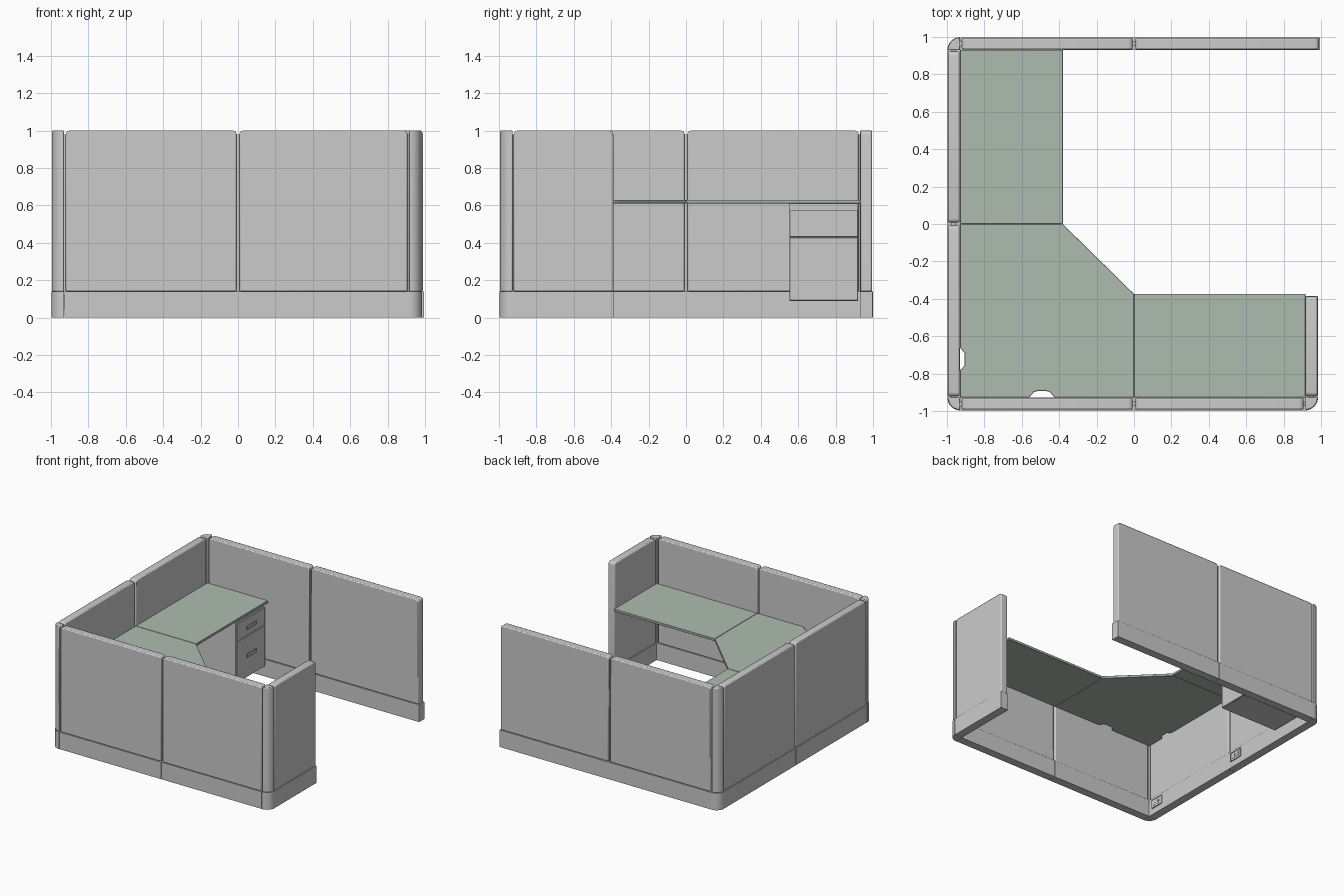
import bpy, bmesh, math
from mathutils import Matrix, Vector

if "Cube" in bpy.data.objects:
    bpy.data.objects.remove(bpy.data.objects["Cube"])

BASE_H, TOP_H, T = 0.14, 1.0, 0.068

green = bpy.data.materials.new("desk_green")
green.diffuse_color = (0.42, 0.50, 0.43, 1)
green.use_nodes = True
green.node_tree.nodes["Principled BSDF"].inputs["Base Color"].default_value = green.diffuse_color


def finish(name, bm, bevel=0.0, mat=None, smooth=False, segs=2):
    bmesh.ops.recalc_face_normals(bm, faces=bm.faces)
    me = bpy.data.meshes.new(name)
    bm.to_mesh(me)
    bm.free()
    ob = bpy.data.objects.new(name, me)
    bpy.context.collection.objects.link(ob)
    if mat:
        me.materials.append(mat)
    if bevel:
        m = ob.modifiers.new("bevel", 'BEVEL')
        m.width, m.segments = bevel, segs
        m.limit_method, m.angle_limit = 'ANGLE', math.radians(40)
    if smooth:
        bpy.context.view_layer.objects.active = ob
        ob.select_set(True)
        bpy.ops.object.shade_smooth_by_angle(angle=math.radians(35))
        ob.select_set(False)
    return ob


def extrude_outline(pts, vec):
    """Solid from a closed 3D outline pushed along vec."""
    bm = bmesh.new()
    f = bm.faces.new([bm.verts.new(p) for p in pts])
    r = bmesh.ops.extrude_face_region(bm, geom=[f], use_keep_orig=True)
    bmesh.ops.translate(bm, vec=vec, verts=[v for v in r['geom'] if isinstance(v, bmesh.types.BMVert)])
    return bm


def box_bm(lo, hi):
    bm = bmesh.new()
    lo, hi = Vector(lo), Vector(hi)
    bmesh.ops.create_cube(bm, size=1, matrix=Matrix.Translation((lo + hi) / 2)
                          @ Matrix.Diagonal((*(hi - lo), 1)))
    return bm


def box(name, lo, hi, **kw):
    return finish(name, box_bm(lo, hi), **kw)


def framed_box(name, lo, hi, rim, depth):
    """Box whose +x face has a raised rim around a sunken pocket."""
    bm = box_bm(lo, hi)
    bmesh.ops.recalc_face_normals(bm, faces=bm.faces)
    front = max(bm.faces, key=lambda f: f.calc_center_median().x)
    bmesh.ops.inset_region(bm, faces=[front], thickness=rim)
    r = bmesh.ops.extrude_discrete_faces(bm, faces=[front])
    bmesh.ops.translate(bm, vec=(-depth, 0, 0), verts=r['faces'][0].verts)
    return finish(name, bm)


def wall(name, start, end, gap_a=0.007, gap_b=0.007):
    """Base rail and round-cornered partition panel between two plan points."""
    a, b = Vector((*start, 0)), Vector((*end, 0))
    d = (b - a).normalized()
    n = Vector((-d.y, d.x, 0))
    up = Vector((0, 0, 1))
    L = (b - a).length
    e = 0.001
    rail = [(e, 0), (L - e, 0), (L - e, BASE_H), (e, BASE_H)]
    finish(name + "_base", extrude_outline([a + d * u + up * z - n * T / 2 for u, z in rail], n * T))
    r, u0, u1 = 0.022, gap_a, L - gap_b
    prof = [(u0, BASE_H), (u1, BASE_H)]
    for cx, s in ((u1 - r, 0), (u0 + r, 90)):
        for i in range(5):
            t = math.radians(s + 22.5 * i)
            prof.append((cx + r * math.cos(t), TOP_H - r + r * math.sin(t)))
    w = T - 0.006
    finish(name + "_panel", extrude_outline([a + d * u + up * z - n * w / 2 for u, z in prof], n * w),
           bevel=0.008, smooth=True)


# Partition walls
B, F, X = 0.964, -0.962, -0.963
wall("back_wall_left", (-0.928, B), (0, B))
wall("back_wall_right", (0, B), (0.996, B))
wall("left_wall_back", (X, 0.93), (X, 0))
wall("left_wall_front", (X, 0), (X, -0.928))
wall("front_wall_left", (-0.928, F), (0, F))
wall("front_wall_right", (0, F), (0.914, F))
wall("right_wall", (0.949, -0.928), (0.949, -0.385), 0.007, 0.003)

# Recessed connector strips in the panel gaps
for i, (x, y) in enumerate([(0, B), (X, 0), (0, F), (-0.924, B), (-0.924, F), (0.910, F),
                            (X, 0.926), (X, -0.924), (0.949, -0.924)]):
    box(f"panel_connector_{i}", (x - 0.012, y - 0.012, BASE_H), (x + 0.012, y + 0.012, 0.98))


# Quarter-round corner posts
def post(name, cx, cy, start):
    for part, r, z0, z1, bev in (("base", 0.069, 0, BASE_H, 0), ("post", 0.066, BASE_H, TOP_H, 0.005)):
        pts = [(cx, cy, z0)]
        for i in range(9):
            t = math.radians(start + 11.25 * i)
            pts.append((cx + r * math.cos(t), cy + r * math.sin(t), z0))
        finish(f"{name}_{part}", extrude_outline(pts, (0, 0, z1 - z0)), bevel=bev, smooth=True)


post("back_left_corner", -0.929, 0.930, 90)
post("front_left_corner", -0.929, -0.928, 180)
post("front_right_corner", 0.915, -0.928, 270)


# Worktops
def worktop(name, pts):
    finish(name, extrude_outline([(x, y, 0.61) for x, y in pts], (0, 0, 0.02)),
           bevel=0.002, mat=green, segs=1)


worktop("left_worktop", [(-0.93, 0.001), (-0.38, 0.001), (-0.38, 0.931), (-0.93, 0.931)])
worktop("right_worktop", [(0.001, -0.928), (0.916, -0.928), (0.916, -0.373), (0.001, -0.373)])
# Corner top with two cable notches
worktop("corner_worktop", [
    (-0.93, -0.001), (-0.38, -0.001), (-0.001, -0.373), (-0.001, -0.928),
    (-0.425, -0.928), (-0.45, -0.898), (-0.47, -0.893), (-0.515, -0.893), (-0.535, -0.898), (-0.56, -0.928),
    (-0.93, -0.928), (-0.93, -0.783), (-0.905, -0.755), (-0.905, -0.69), (-0.93, -0.662)])

# Drawer cabinet with recessed pulls
box("drawer_cabinet", (-0.92, 0.554, 0.09), (-0.41, 0.92, 0.61))
for name, z0, z1, hz in (("upper", 0.432, 0.574, 0.497), ("lower", 0.092, 0.428, 0.268)):
    box(name + "_drawer_front", (-0.41, 0.554, z0), (-0.397, 0.92, z1), bevel=0.002, segs=1)
    framed_box(name + "_drawer_pull", (-0.40, 0.678, hz - 0.015), (-0.391, 0.802, hz + 0.015), 0.006, 0.006)

# Power outlets on the left wall base
for i, y in enumerate((0.087, -0.835)):
    framed_box(f"outlet_plate_{i}", (-0.935, y - 0.058, 0.05), (-0.921, y + 0.058, 0.122), 0.007, 0.003)
    for s in (-1, 1):
        c = y + s * 0.02
        box(f"outlet_socket_{i}_{s}", (-0.926, c - 0.014, 0.068), (-0.922, c + 0.014, 0.104))
        for k in (-1, 1):
            box(f"outlet_slot_{i}_{s}_{k}", (-0.924, c + k * 0.006 - 0.002, 0.08),
                (-0.9205, c + k * 0.006 + 0.002, 0.096))
